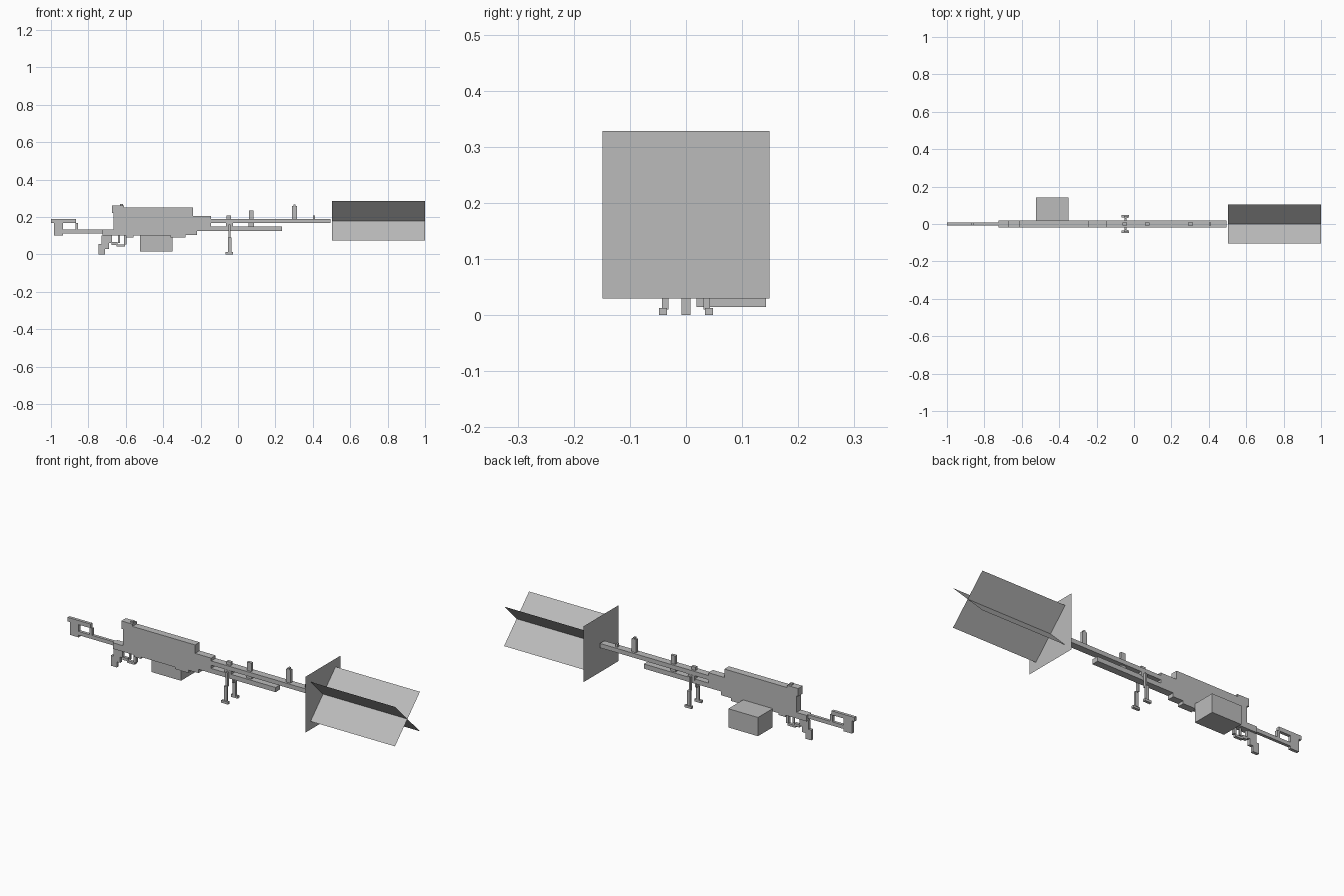
import bpy
import bmesh
from math import radians
from mathutils import Matrix, Vector

default_cube = bpy.data.objects.get("Cube")
if default_cube:
    bpy.data.objects.remove(default_cube, do_unlink=True)

# One plain grey for the whole model
grey = bpy.data.materials.new("plain_grey")
grey.use_nodes = True
colour = (.5, .5, .5, 1)
grey.diffuse_color = colour
grey.node_tree.nodes["Principled BSDF"].inputs["Base Color"].default_value = colour

BODY_HALF = .019
THIN_HALF = .008


def finish(name, bm):
    mesh = bpy.data.meshes.new(name)
    bm.to_mesh(mesh)
    bm.free()
    mesh.materials.append(grey)
    part = bpy.data.objects.new(name, mesh)
    bpy.context.scene.collection.objects.link(part)
    return part


def box(name, left, right, bottom, top, half=BODY_HALF, centre_y=0):
    """Axis-aligned block, half = half depth along y."""
    bm = bmesh.new()
    bmesh.ops.create_cube(bm, size=1)
    size = Vector((right - left, half * 2, top - bottom))
    middle = Vector(((left + right) / 2, centre_y, (bottom + top) / 2))
    for vert in bm.verts:
        vert.co = vert.co * size + middle
    return finish(name, bm)


def prism(name, outline, half=BODY_HALF):
    """Side outline (x, z) extruded along y."""
    bm = bmesh.new()
    face = bm.faces.new([bm.verts.new((x, -half, z)) for x, z in outline])
    extruded = bmesh.ops.extrude_face_region(bm, geom=[face])
    moved = [item for item in extruded["geom"] if isinstance(item, bmesh.types.BMVert)]
    bmesh.ops.translate(bm, verts=moved, vec=(0, half * 2, 0))
    bmesh.ops.recalc_face_normals(bm, faces=bm.faces)
    return finish(name, bm)


def sheet(name, size_x, size_y, transform):
    """Single flat rectangle."""
    bm = bmesh.new()
    bmesh.ops.create_grid(bm, x_segments=1, y_segments=1, size=.5)
    bmesh.ops.scale(bm, verts=bm.verts, vec=(size_x, size_y, 1))
    bmesh.ops.transform(bm, verts=bm.verts, matrix=transform)
    return finish(name, bm)


# Skeleton stock
box("stock_top_bar", -1, -.865, .168, .19, THIN_HALF)
box("stock_butt_post", -.985, -.935, .1, .168, THIN_HALF)
box("stock_front_post", -.87, -.855, .13, .168, THIN_HALF)
box("stock_lower_bar", -.935, -.72, .112, .132, THIN_HALF)

# Stepped receiver
prism("receiver", [
    (-.665, .25), (-.24, .25), (-.24, .205), (-.145, .205), (-.145, .125),
    (-.22, .125), (-.22, .105), (-.28, .105), (-.28, .09), (-.36, .09),
    (-.36, .1), (-.56, .1), (-.56, .09), (-.6, .09), (-.6, .1),
    (-.725, .1), (-.725, .132), (-.665, .132),
])

# Grip and trigger group
prism("pistol_grip", [
    (-.73, .1), (-.675, .1), (-.675, .06), (-.69, .06), (-.69, .03),
    (-.71, .03), (-.71, 0), (-.745, 0), (-.745, .055), (-.73, .055),
], THIN_HALF)
box("trigger_guard_bottom", -.65, -.605, .042, .054, THIN_HALF)
box("trigger_guard_rear", -.675, -.645, .05, .065, THIN_HALF)
box("trigger_guard_front", -.61, -.595, .054, .1, THIN_HALF)
box("trigger", -.642, -.632, .062, .1, THIN_HALF / 2)

# Rear sight
box("rear_sight_base", -.675, -.61, .22, .262)
box("rear_sight_notch", -.63, -.615, .262, .27, THIN_HALF)

# Side ammunition box
box("ammunition_box", -.525, -.35, .015, .115, .062, .081)

# Barrel and lower tube
box("barrel", -.15, .495, .167, .19)
box("lower_tube", -.15, .235, .125, .15)
box("tube_bracket", .055, .085, .15, .167, THIN_HALF)

# Small posts standing on the barrel
for name, left, right, top in (
    ("bipod_clamp", -.062, -.037, .207),
    ("middle_post", .058, .084, .235),
    ("front_sight", .29, .315, .26),
    ("front_sight_tip", .298, .308, .268),
    ("muzzle_stud", .4, .411, .207),
):
    box(name, left, right, .19, top, THIN_HALF)

# Bipod
box("bipod_head", -.065, -.027, .142, .167, .02)
for side, sign in (("left", 1), ("right", -1)):
    box(side + "_upper_leg", -.05, -.04, .085, .16, .007, sign * .026)
    box(side + "_lower_leg", -.054, -.036, .01, .09, .006, sign * .037)
    box(side + "_foot", -.066, -.026, 0, .013, .007, sign * .041)

# Muzzle flash: one upright square and two crossed vanes
FLASH_SIZE = .298
FLASH_Z = .179
square_turn = Matrix.Rotation(radians(90), 4, "Y")
sheet("flash_square", FLASH_SIZE, FLASH_SIZE,
      Matrix.Translation((.502, 0, FLASH_Z)) @ square_turn)
for name, angle in (("flash_vane_rising", 45), ("flash_vane_falling", -45)):
    vane_turn = Matrix.Rotation(radians(angle), 4, "X")
    sheet(name, .498, FLASH_SIZE, Matrix.Translation((.751, 0, FLASH_Z)) @ vane_turn)
